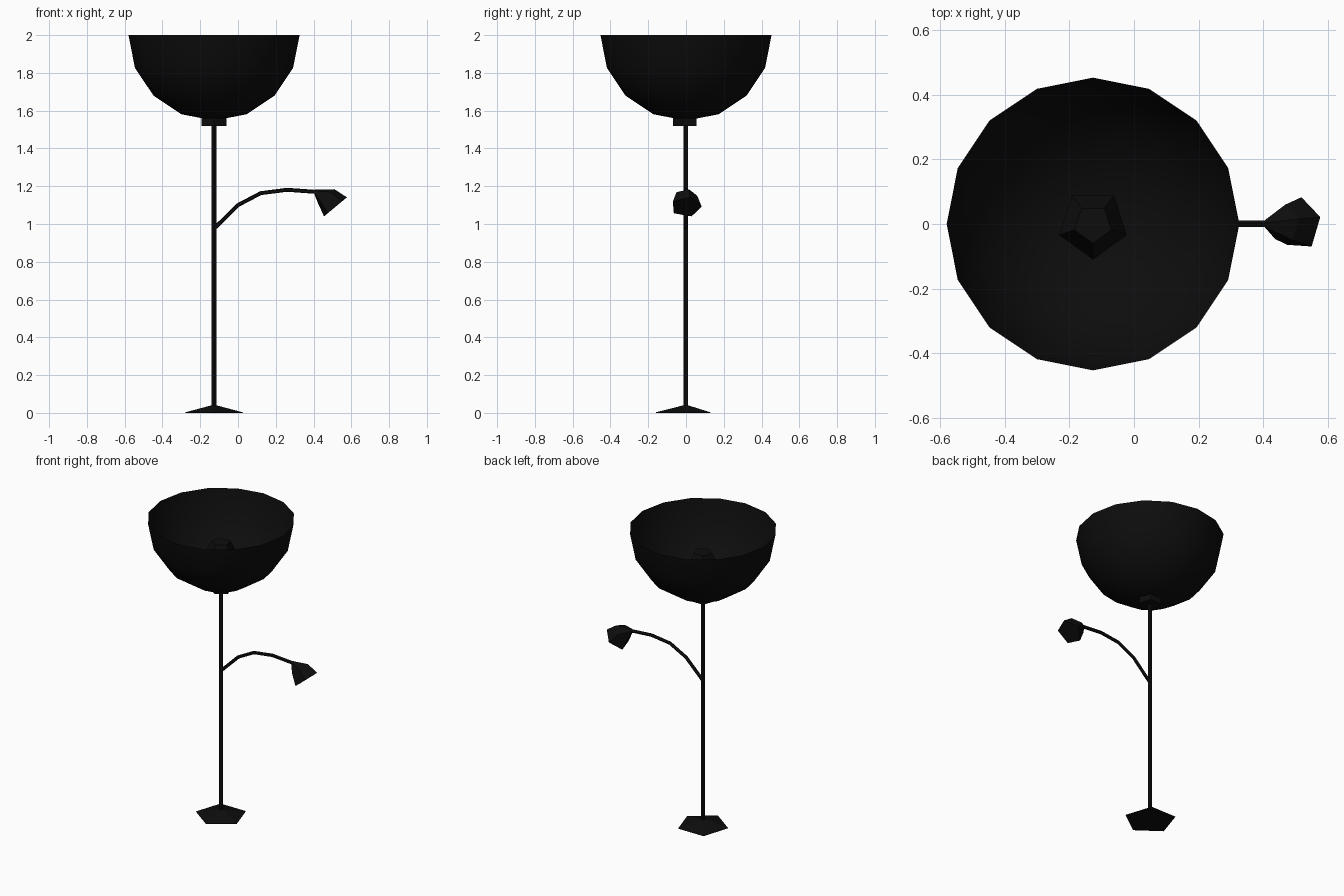
import bpy, bmesh
from math import sin, cos, radians
from mathutils import Vector

cube = bpy.data.objects.get("Cube")
if cube:
    bpy.data.objects.remove(cube, do_unlink=True)

POLE_X = -0.127

black = bpy.data.materials.new("matt_black")
black.use_nodes = True
black.diffuse_color = (0.004, 0.004, 0.004, 1)
black.node_tree.nodes["Principled BSDF"].inputs["Base Color"].default_value = black.diffuse_color


def finish(name, bm, smooth=False):
    mesh = bpy.data.meshes.new(name)
    for f in bm.faces:
        f.smooth = smooth
    bm.to_mesh(mesh)
    bm.free()
    mesh.materials.append(black)
    obj = bpy.data.objects.new(name, mesh)
    bpy.context.collection.objects.link(obj)
    return obj


def loft(name, rings, turn, sides=5):
    """Closed skin over rings of (x, z, radius, normal x, normal z)."""
    bm = bmesh.new()
    loops = []
    for x, z, r, nx, nz in rings:
        n = Vector((nx, 0, nz)).normalized()
        u, v = Vector((-n.z, 0, n.x)), Vector((0, 1, 0))
        angles = [radians(turn + 360 * i / sides) for i in range(sides)]
        loops.append([bm.verts.new(Vector((x, 0, z)) + r * (cos(a) * u + sin(a) * v))
                      for a in angles])
    for low, high in zip(loops, loops[1:]):
        for i in range(sides):
            j = (i + 1) % sides
            bm.faces.new((low[i], low[j], high[j], high[i]))
    bm.faces.new(loops[0])
    bm.faces.new(loops[-1])
    bmesh.ops.recalc_face_normals(bm, faces=bm.faces)
    return finish(name, bm)


def upright(name, profile):
    """Five-sided part around the pole from (radius, height) pairs."""
    return loft(name, [(POLE_X, z, r, 0, 1) for r, z in profile], -90)


# Foot, pole, and the socket that swells into the bulb
upright("base", [(0.16, 0), (0.16, 0.003), (0.014, 0.04)])
upright("pole", [(0.014, 0.035), (0.014, 1.53)])
upright("socket", [(0.07, 1.52), (0.07, 1.57)])
upright("bulb", [(0.07, 1.57), (0.11, 1.74), (0.06, 1.845)])

# Open bowl: lower half of a sphere
bm = bmesh.new()
bmesh.ops.create_uvsphere(bm, u_segments=16, v_segments=8, radius=0.453)
bmesh.ops.delete(bm, geom=[v for v in bm.verts if v.co.z > 0.01], context='VERTS')
bmesh.ops.translate(bm, verts=bm.verts, vec=(POLE_X, 0, 2))
finish("bowl_shade", bm, smooth=True)

# Bent arm, each ring facing along the local path direction
path = [(-0.127, 0.975), (0, 1.1), (0.12, 1.163), (0.26, 1.181), (0.41, 1.17)]
rings = []
for i, (x, z) in enumerate(path):
    a, b = path[max(i - 1, 0)], path[min(i + 1, len(path) - 1)]
    rings.append((x, z, 0.011, b[0] - a[0], b[1] - a[1]))
loft("reading_arm", rings, 15)

# Small lamp head turned down at the arm's end
loft("reading_head", [(0.405, 1.17, 0.012, 1, -0.1),
                      (0.466, 1.147, 0.06, 0.64, -0.77),
                      (0.515, 1.09, 0.083, 0.64, -0.77)], 15)
